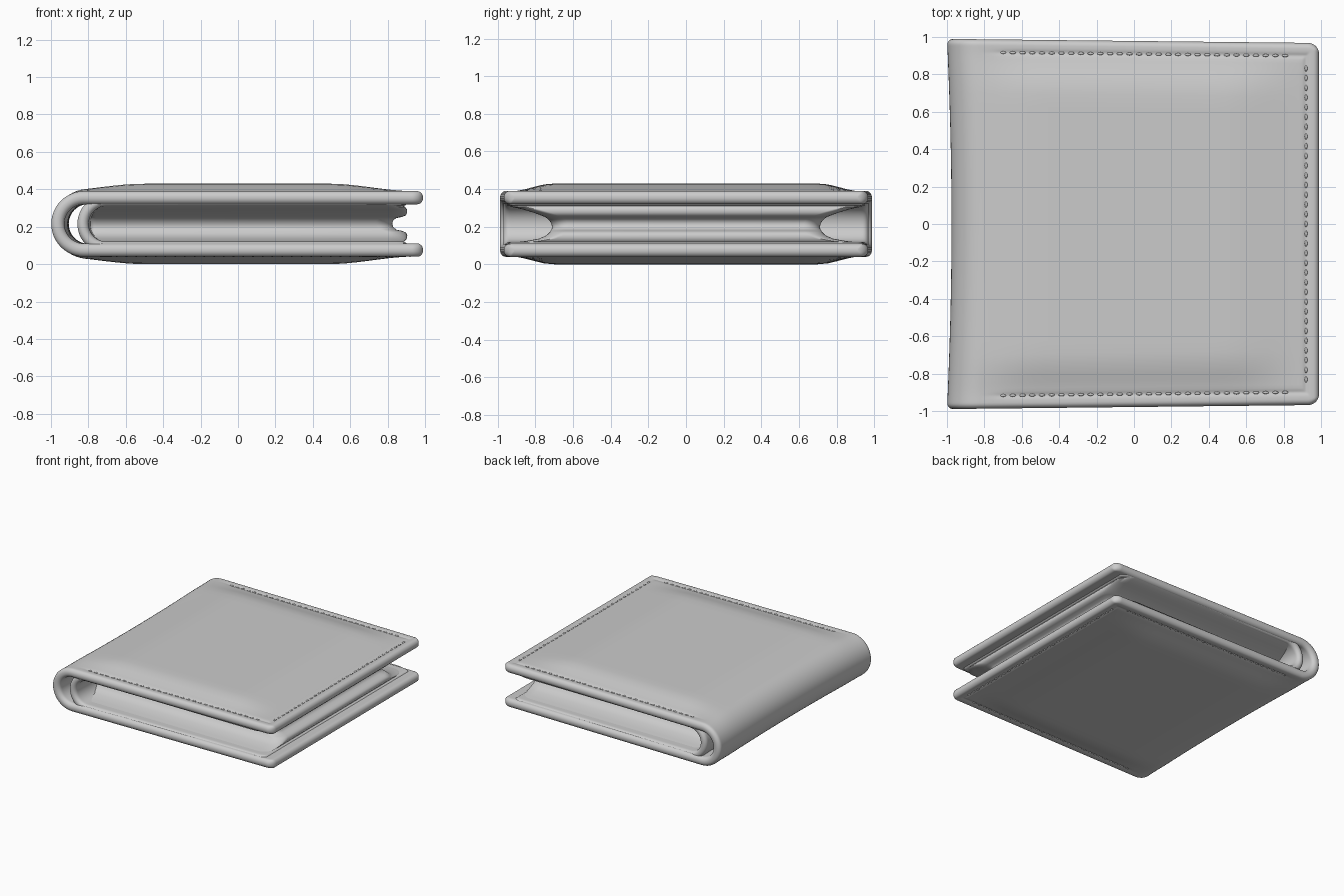
import bpy, bmesh
from math import sin, cos, pi, sqrt, exp
from mathutils import Matrix

if "Cube" in bpy.data.objects:
    bpy.data.objects.remove(bpy.data.objects["Cube"])

ZC = 0.215                                   # mid height of the folded wallet
EDGE = [0.0005, 0.003, 0.008, 0.015, 0.023, 0.032, 0.042, 0.05, 0.057,
        0.064, 0.07, 0.076, 0.083, 0.092, 0.11, 0.14, 0.18, 0.23, 0.29]


def smooth(t):
    t = max(0.0, min(1.0, t))
    return t * t * (3 - 2 * t)


def finish(bm, name):
    bmesh.ops.recalc_face_normals(bm, faces=bm.faces)
    me = bpy.data.meshes.new(name)
    bm.to_mesh(me)
    bm.free()
    ob = bpy.data.objects.new(name, me)
    bpy.context.collection.objects.link(ob)
    bpy.ops.object.select_all(action='DESELECT')
    ob.select_set(True)
    bpy.context.view_layer.objects.active = ob
    bpy.ops.object.shade_smooth_by_angle(angle=0.8)
    return ob


def loft(bm, rings):
    """Skin closed rings of points and cap both ends."""
    rows = [[bm.verts.new(p) for p in r] for r in rings]
    n = len(rows[0])
    for a, b in zip(rows, rows[1:]):
        for i in range(n):
            bm.faces.new((a[i], a[(i + 1) % n], b[(i + 1) % n], b[i]))
    bm.faces.new(rows[0])
    bm.faces.new(rows[-1])


def half_width(x, half):
    return half - 0.011 * (x + 1)


def folded_sheet(name, r, cx, xend, half, h, amp):
    """U-folded leather sheet with rounded rim, puffed faces and a stitch groove."""
    length = xend - cx
    ds = EDGE + [0.29 + (length - 0.29) * i / 22 for i in range(1, 23)]
    stations = [(xend - d, 0.0) for d in ds]
    stations += [(cx, pi * i / 24) for i in range(1, 24)]
    stations += [(xend - d, pi) for d in reversed(ds)]
    corner, rim = 0.06, 0.03
    rings = []
    for x0, a in stations:
        nx, nz = -sin(a), -cos(a)
        px, pz = x0 + r * nx, ZC + r * nz
        du = xend - px
        W = half_width(px, half)
        if du < corner:
            W -= corner - sqrt(corner ** 2 - (corner - du) ** 2)
        vs = [(-1, d) for d in EDGE]
        mid = W - EDGE[-1]
        vs += [(1, W - (-mid + 2 * mid * i / 20)) for i in range(1, 20)]
        vs += [(1, d) for d in reversed(EDGE)]
        outer, inner = [], []
        for side, d in vs:
            y = side * (W - d)
            dv = W - abs(y)
            D = min(du, dv)
            s = sqrt(1 - (1 - D / rim) ** 2) if D < rim else 1.0
            w = h * s
            puff = amp * smooth((du - 0.05) / 0.45) * smooth((dv - 0.06) / 0.22)
            puff *= smooth((px + 1) / 0.5)
            if amp and px > -0.72:
                puff -= 0.006 * exp(-((D - 0.07) / 0.013) ** 2)
            # spine is slightly waisted in the middle
            waist = 0.025 * (1 - (y / half) ** 2) * smooth((-0.5 - px) / 0.45)
            outer.append((px + nx * (w + puff) + waist, y, pz + nz * (w + puff)))
            inner.append((px - nx * w + waist, y, pz - nz * w))
        rings.append(outer + inner[::-1])
    bm = bmesh.new()
    loft(bm, rings)
    return finish(bm, name)


# outer leather cover and inner lining
folded_sheet("outer_cover", 0.14, -0.825, 0.99, 0.99, 0.035, 0.04)
folded_sheet("inner_lining", 0.125, -0.705, 0.91, 0.972, 0.03, 0.0)


# card pocket block: pinched at mid height, with two rounded lips at the opening
def pocket_ring(z, hy, xr):
    pts = []
    for k, (sx, sy) in enumerate([(1, 1), (-1, 1), (-1, -1), (1, -1)]):
        rad = 0.09 if sx > 0 else 0.03
        ox = (xr if sx > 0 else -0.79) - sx * rad
        oy = sy * (hy - rad)
        for i in range(9):
            a = pi / 2 * (k + i / 8)
            pts.append((ox + rad * cos(a), oy + rad * sin(a), z))
    return pts


levels = [(0.318, 0.955, 0.87), (0.306, 0.93, 0.893), (0.293, 0.87, 0.903),
          (0.275, 0.81, 0.905), (0.26, 0.77, 0.897), (0.252, 0.75, 0.875),
          (0.246, 0.74, 0.845), (0.232, 0.725, 0.828), (0.215, 0.715, 0.825),
          (0.198, 0.712, 0.83), (0.184, 0.715, 0.847), (0.178, 0.72, 0.875),
          (0.17, 0.725, 0.897), (0.155, 0.74, 0.905), (0.137, 0.78, 0.903),
          (0.124, 0.85, 0.893), (0.112, 0.955, 0.87)]
bm = bmesh.new()
loft(bm, [pocket_ring(*lv) for lv in levels])
finish(bm, "card_pockets")


# stitching along three sides of each cover face
def stitches(name, z):
    bm = bmesh.new()
    inset, step = 0.07, 0.052
    spots = []
    n = int(1.58 / step)
    for i in range(n):
        x = -0.7 + i * step
        y = half_width(x, 0.99) - inset
        spots += [(x, y, True), (x, -y, True)]
    for i in range(-16, 17):
        spots.append((0.99 - inset, i * step, False))
    for x, y, along_x in spots:
        sx, sy = (0.017, 0.008) if along_x else (0.008, 0.017)
        m = Matrix.Translation((x, y, z)) @ Matrix.Diagonal((sx, sy, 0.006, 1))
        bmesh.ops.create_uvsphere(bm, u_segments=8, v_segments=6, radius=1, matrix=m)
    finish(bm, name)


stitches("top_stitching", ZC + 0.170)
stitches("bottom_stitching", ZC - 0.170)
